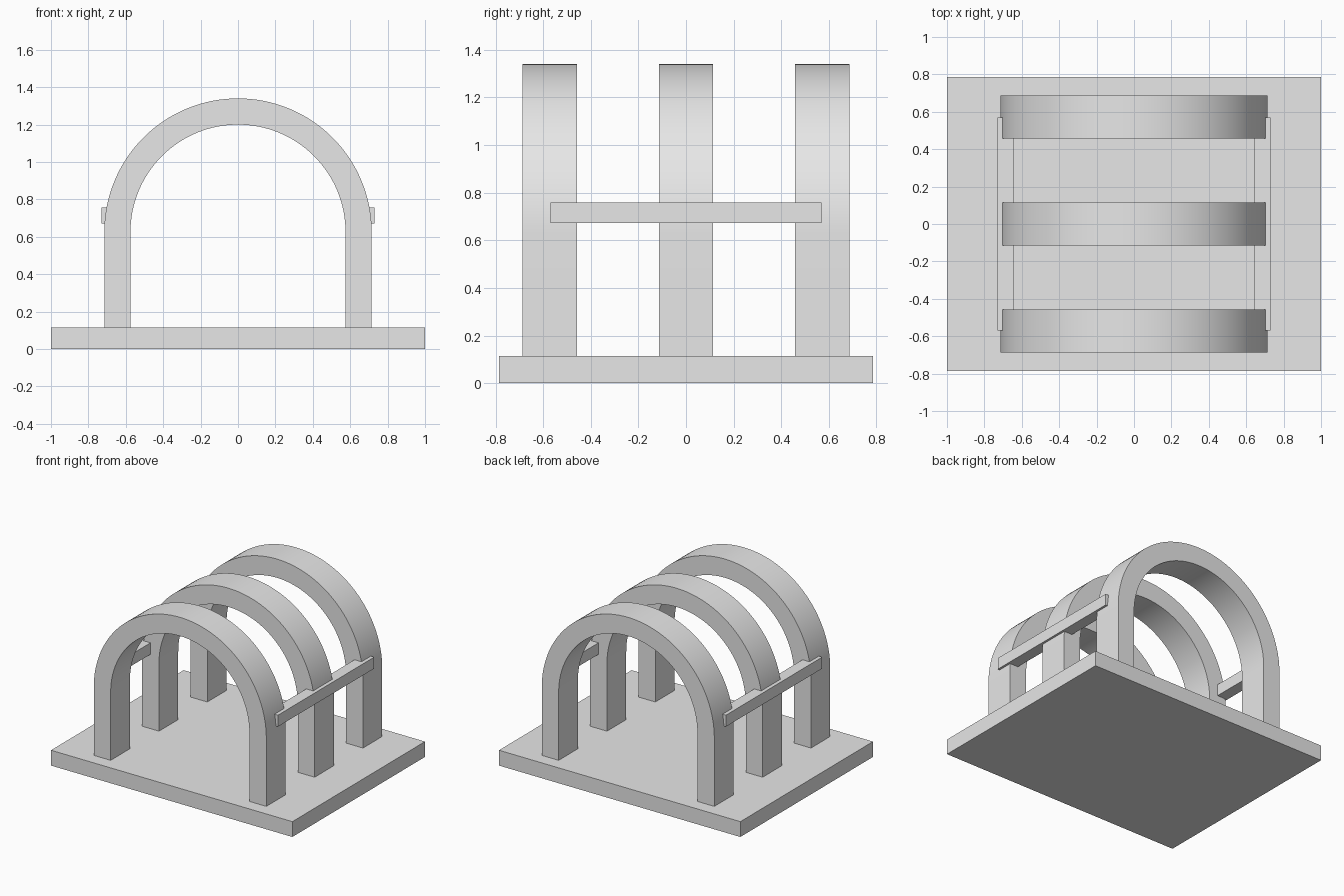
import bpy
import bmesh
import math

cube = bpy.data.objects.get("Cube")
if cube:
    bpy.data.objects.remove(cube, do_unlink=True)

# Single plain colour
grey = bpy.data.materials.new("light_grey")
grey.use_nodes = True
colour = (0.8, 0.8, 0.8, 1.0)
grey.diffuse_color = colour
grey.node_tree.nodes["Principled BSDF"].inputs["Base Color"].default_value = colour

BASE_TOP = 0.115
SPRING_Z = 0.625
OUTER, INNER = 0.715, 0.575
ARCH_DEPTH = 0.228
ARCH_SPACING = 0.572
SEGMENTS = 64


def add_object(name, bm):
    bmesh.ops.recalc_face_normals(bm, faces=bm.faces)
    mesh = bpy.data.meshes.new(name)
    bm.to_mesh(mesh)
    bm.free()
    mesh.materials.append(grey)
    obj = bpy.data.objects.new(name, mesh)
    bpy.context.collection.objects.link(obj)
    return obj


def add_box(name, low, high):
    bm = bmesh.new()
    bmesh.ops.create_cube(bm, size=1)
    for v in bm.verts:
        v.co = [(a + b) / 2 + c * (b - a) for a, b, c in zip(low, high, v.co)]
    return add_object(name, bm)


def arch_line(radius):
    """Up the left leg, over the half circle and down the right leg."""
    angles = [math.pi * i / SEGMENTS for i in range(SEGMENTS + 1)]
    curve = [(radius * math.cos(a), SPRING_Z + radius * math.sin(a)) for a in angles]
    return [(radius, BASE_TOP)] + curve + [(-radius, BASE_TOP)]


def add_arch(name, y):
    bm = bmesh.new()
    rings = []
    for (xo, zo), (xi, zi) in zip(arch_line(OUTER), arch_line(INNER)):
        front, back = y - ARCH_DEPTH / 2, y + ARCH_DEPTH / 2
        corners = [(xo, front, zo), (xo, back, zo), (xi, back, zi), (xi, front, zi)]
        rings.append([bm.verts.new(c) for c in corners])
    for a, b in zip(rings, rings[1:]):
        for k in range(4):
            n = (k + 1) % 4
            bm.faces.new((a[k], a[n], b[n], b[k]))
    bm.faces.new(rings[0])
    bm.faces.new(rings[-1])
    obj = add_object(name, bm)
    bpy.ops.object.select_all(action="DESELECT")
    obj.select_set(True)
    bpy.context.view_layer.objects.active = obj
    bpy.ops.object.shade_smooth_by_angle(angle=math.radians(30))


# Base plate
add_box("base_plate", (-1, -0.785, 0), (1, 0.785, BASE_TOP))

# Three arches
for name, step in (("front_arch", -1), ("middle_arch", 0), ("back_arch", 1)):
    add_arch(name, step * ARCH_SPACING)

# Side rails let into the arches
add_box("left_rail", (0.645, -0.57, 0.672), (0.73, 0.57, 0.758))
add_box("right_rail", (-0.73, -0.57, 0.672), (-0.645, 0.57, 0.758))
